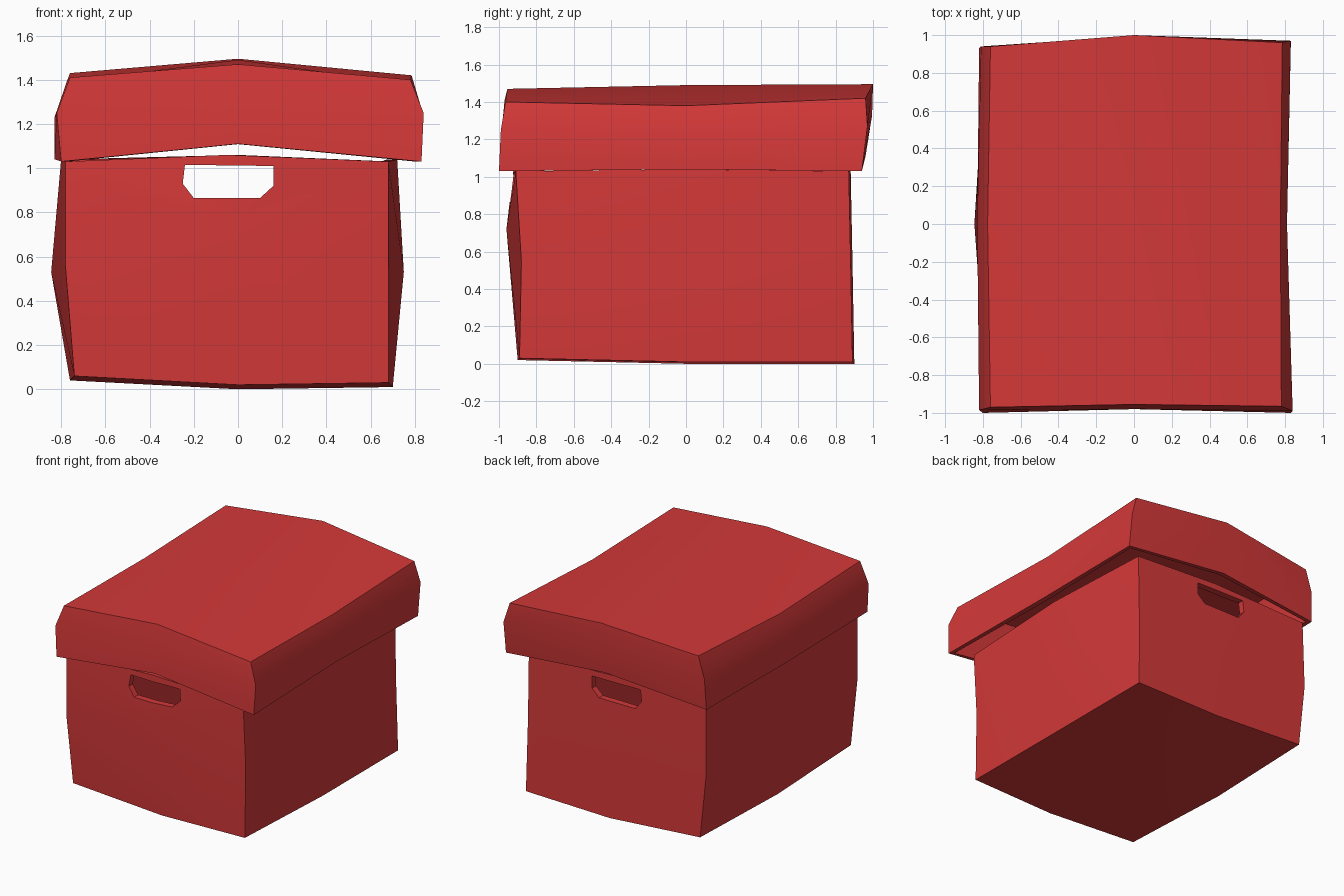
import bpy
import bmesh
import math

default_cube = bpy.data.objects.get("Cube")
if default_cube:
    bpy.data.objects.remove(default_cube, do_unlink=True)

# Single colour for the whole model
red_card = bpy.data.materials.new("red_card")
red_card.use_nodes = True
red_card.diffuse_color = (0.66, 0.04, 0.04, 1)
red_card.node_tree.nodes["Principled BSDF"].inputs["Base Color"].default_value = (0.66, 0.04, 0.04, 1)


def make_object(name, bm):
    bmesh.ops.recalc_face_normals(bm, faces=bm.faces)
    mesh = bpy.data.meshes.new(name)
    bm.to_mesh(mesh)
    bm.free()
    mesh.materials.append(red_card)
    obj = bpy.data.objects.new(name, mesh)
    bpy.context.collection.objects.link(obj)
    return obj


def make_active(obj):
    bpy.ops.object.select_all(action="DESELECT")
    obj.select_set(True)
    bpy.context.view_layer.objects.active = obj


def open_tray(name, rings, centre, thickness):
    """Skin rings of corner and mid-side points, cap the last ring, give it thickness."""
    bm = bmesh.new()
    loops = [[bm.verts.new(p) for p in ring] for ring in rings]
    count = len(loops[0])
    for lower, upper in zip(loops, loops[1:]):
        for i in range(count):
            j = (i + 1) % count
            bm.faces.new((lower[i], lower[j], upper[j], upper[i]))
    middle, cap = bm.verts.new(centre), loops[-1]
    for i in range(0, count, 2):
        bm.faces.new((cap[i - 1], cap[i], cap[i + 1], middle))
    obj = make_object(name, bm)
    shell = obj.modifiers.new("wall", "SOLIDIFY")
    shell.thickness = thickness
    shell.offset = -1
    make_active(obj)
    bpy.ops.object.modifier_apply(modifier=shell.name)
    return obj


def finish(obj):
    make_active(obj)
    bpy.ops.object.shade_smooth_by_angle(angle=math.radians(30))


# Rings run: front right, front, front left, left, back left, back, back right, right
# Box body, slightly bulging, open at the top
box_top = [(-.78, -.91, 1.03), (-.05, -.92, 1.06), (.68, -.91, 1.03), (.72, 0, 1.04),
           (.69, .87, 1.03), (0, .88, 1.06), (-.78, .88, 1.04), (-.8, 0, 1.04)]
box_waist = [(-.78, -.91, .55), (-.05, -.96, .72), (.68, -.88, .55), (.75, 0, .53),
             (.69, .88, .55), (0, .89, .55), (-.79, .89, .53), (-.845, 0, .53)]
box_foot = [(-.74, -.89, .06), (0, -.9, .02), (.68, -.89, .03), (.7, 0, .01),
            (.7, .89, .01), (0, .9, 0), (-.74, .89, .05), (-.76, 0, .04)]
box = open_tray("box_body", [box_top, box_waist, box_foot], (0, 0, 0), .05)

# Hand holes cut through the front and back walls
bm = bmesh.new()
hole = [(-.24, 1.015), (-.25, .93), (-.2, .865), (.1, .865), (.16, .92), (.16, 1.01)]
outline = bm.faces.new([bm.verts.new((x, -1.2, z)) for x, z in hole])
swept = bmesh.ops.extrude_face_region(bm, geom=[outline])["geom"]
bmesh.ops.translate(bm, vec=(0, 2.4, 0),
                    verts=[v for v in swept if isinstance(v, bmesh.types.BMVert)])
cutter = make_object("hand_hole_cutter", bm)
cutter.hide_render = True
cut = box.modifiers.new("hand_holes", "BOOLEAN")
cut.operation = "DIFFERENCE"
cut.solver = "EXACT"
cut.object = cutter
make_active(box)
bpy.ops.object.modifier_apply(modifier=cut.name)
bpy.data.objects.remove(cutter, do_unlink=True)
finish(box)

# Lid with an arched top and a hollow underside
lid_rim = [(-.8, -1, 1.03), (0, -.98, 1.11), (.83, -1, 1.03), (.81, 0, 1.04),
           (.83, .94, 1.03), (0, .96, 1.11), (-.82, .93, 1.04), (-.83, 0, 1.04)]
lid_band = [(-.82, -.985, 1.25), (0, -.98, 1.29), (.84, -.99, 1.25), (.81, 0, 1.23),
            (.83, .97, 1.27), (0, .995, 1.33), (-.81, .94, 1.27), (-.83, 0, 1.23)]
lid_crown = [(-.76, -.97, 1.41), (0, -.955, 1.47), (.78, -.965, 1.4), (.775, 0, 1.38),
             (.785, .96, 1.42), (0, 1, 1.495), (-.76, .94, 1.43), (-.775, 0, 1.39)]
lid = open_tray("lid", [lid_rim, lid_band, lid_crown], (0, 0, 1.49), .04)
finish(lid)
